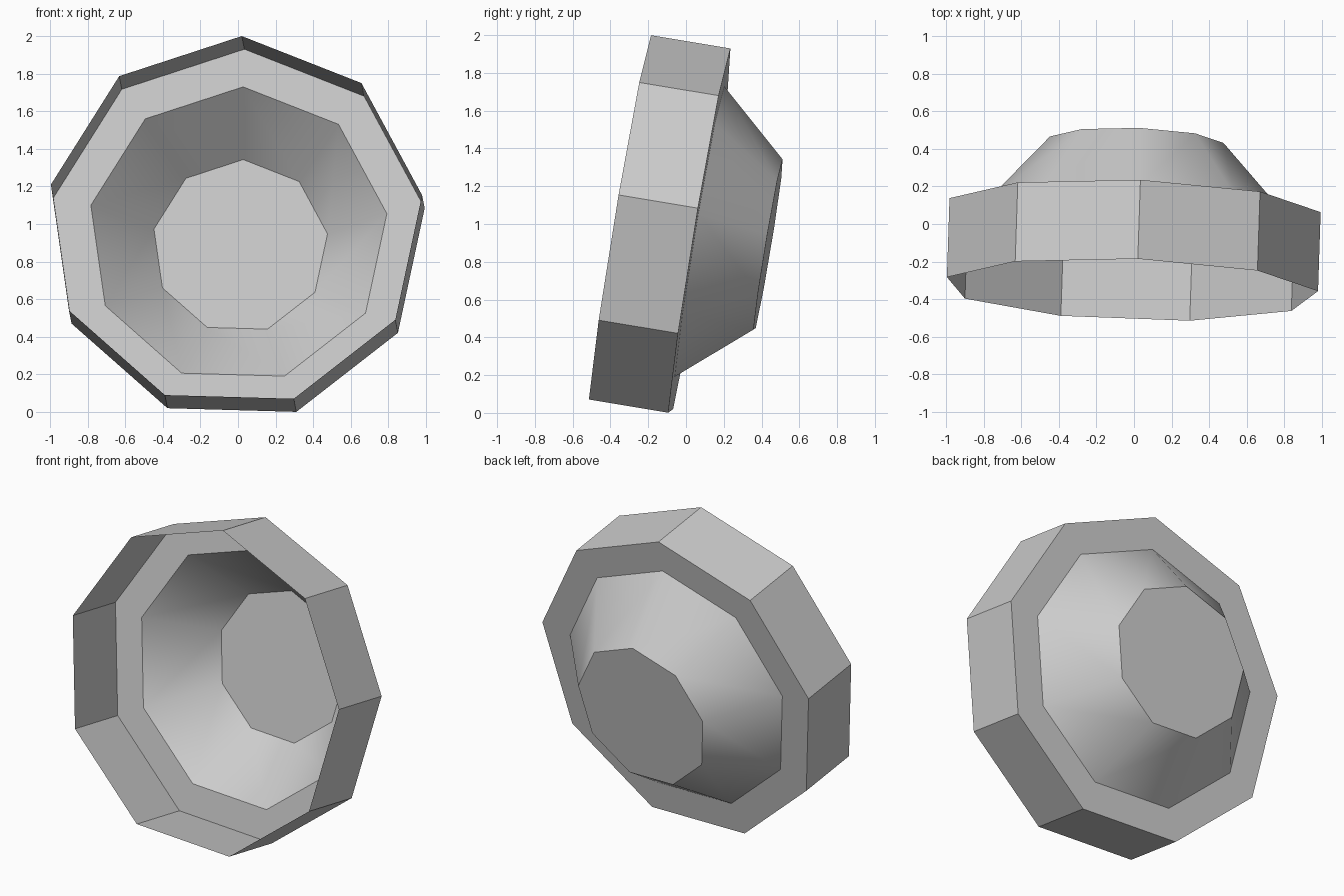
import bpy, bmesh, math
from mathutils import Vector

cube = bpy.data.objects.get("Cube")
if cube:
    bpy.data.objects.remove(cube, do_unlink=True)

SIDES = 9
ROLL = math.radians(1.65)
axis = Vector((0.033, 1.0, -0.166)).normalized()   # from open front to closed back
up = (Vector((0, 0, 1)) - axis * axis.z).normalized()
side = axis.cross(up)
front_centre = Vector((-0.014, -0.348, 1.01))

# Profile as (radius, depth): open rim, rear rim, bowl mouth, bowl floor
profile = [(1.003, 0.0), (1.003, 0.426), (0.80, 0.426), (0.469, 0.794)]

grey = bpy.data.materials.new("light_grey")
grey.use_nodes = True
colour = (0.6, 0.6, 0.6, 1)
grey.diffuse_color = colour
grey.node_tree.nodes["Principled BSDF"].inputs["Base Color"].default_value = colour


def ring(bm, radius, depth):
    centre = front_centre + axis * depth
    angles = [ROLL + math.tau * i / SIDES for i in range(SIDES)]
    return [bm.verts.new(centre + radius * (math.cos(a) * up + math.sin(a) * side))
            for a in angles]


# Thin open shell: wall, flat flange, tapered bowl and floor
bm = bmesh.new()
rings = [ring(bm, r, d) for r, d in profile]
for a, b in zip(rings, rings[1:]):
    for i in range(SIDES):
        j = (i + 1) % SIDES
        bm.faces.new((a[i], a[j], b[j], b[i]))
bm.faces.new(rings[-1])
bmesh.ops.recalc_face_normals(bm, faces=bm.faces)
# Outside of the shell faces away from the opening
bm.faces.ensure_lookup_table()
if bm.faces[-1].normal.dot(axis) < 0:
    bmesh.ops.reverse_faces(bm, faces=bm.faces)

mesh = bpy.data.meshes.new("tilted_bowl")
bm.to_mesh(mesh)
bm.free()
mesh.materials.append(grey)
bowl = bpy.data.objects.new("tilted_bowl", mesh)
bpy.context.collection.objects.link(bowl)

# Smooth taper, crisp wall corners and rims
bpy.ops.object.select_all(action="DESELECT")
bowl.select_set(True)
bpy.context.view_layer.objects.active = bowl
bpy.ops.object.shade_smooth_by_angle(angle=math.radians(32))
